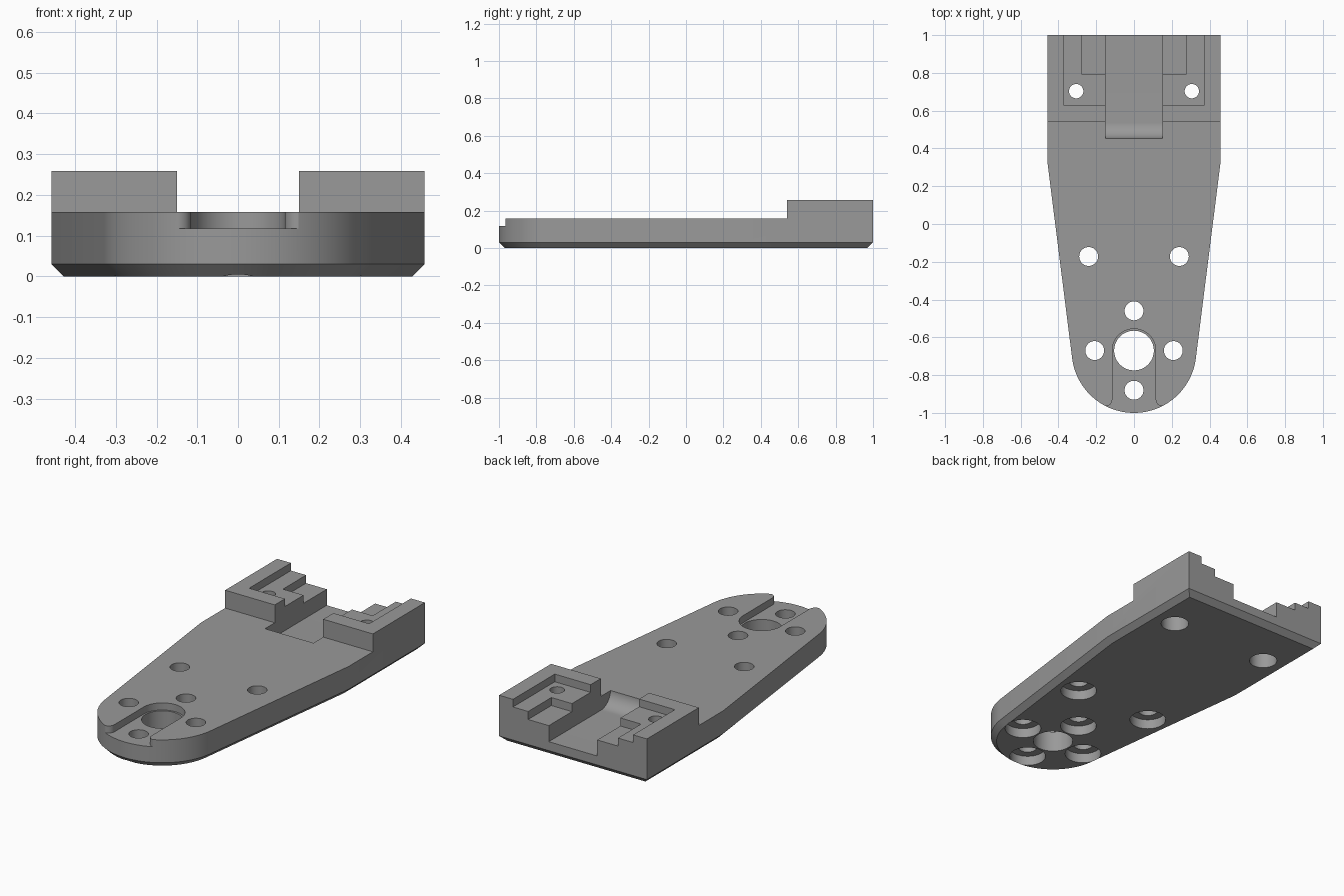
import bpy, bmesh
from math import sin, cos, pi, atan2, acos, hypot, radians

if "Cube" in bpy.data.objects:
    bpy.data.objects.remove(bpy.data.objects["Cube"])

HALF_W, NOSE_R, NOSE_Y, TAPER_Y = 0.458, 0.33, -0.67, 0.325


def loft(name, loops):
    """Closed solid through matching loops of 3D points."""
    bm = bmesh.new()
    rings = [[bm.verts.new(p) for p in loop] for loop in loops]
    n = len(rings[0])
    for a, b in zip(rings, rings[1:]):
        for i in range(n):
            j = (i + 1) % n
            bm.faces.new((a[i], a[j], b[j], b[i]))
    bm.faces.new(rings[0][::-1])
    bm.faces.new(rings[-1])
    bmesh.ops.recalc_face_normals(bm, faces=bm.faces)
    mesh = bpy.data.meshes.new(name)
    bm.to_mesh(mesh)
    bm.free()
    obj = bpy.data.objects.new(name, mesh)
    bpy.context.collection.objects.link(obj)
    return obj


def prism(name, pts, z0, z1):
    return loft(name, [[(x, y, z) for x, y in pts] for z in (z0, z1)])


def box(name, x0, x1, y0, y1, z0, z1):
    return prism(name, [(x0, y0), (x1, y0), (x1, y1), (x0, y1)], z0, z1)


def arc(cx, cy, r, a0, a1, n):
    return [(cx + r * cos(a0 + (a1 - a0) * i / n),
             cy + r * sin(a0 + (a1 - a0) * i / n)) for i in range(n + 1)]


def cylinder(name, x, y, r, z0, z1, n=48):
    return prism(name, arc(x, y, r, 0, 2 * pi, n)[:-1], z0, z1)


def outline(inset):
    """Plate outline: straight back, tapered sides, round nose."""
    dx, dy = HALF_W, TAPER_Y - NOSE_Y
    t = atan2(dy, dx) - acos(NOSE_R / hypot(dx, dy))   # direction of side normal
    r, w = NOSE_R - inset, HALF_W - inset
    y = NOSE_Y + (r - w * cos(t)) / sin(t)
    nose = arc(0, NOSE_Y, r, pi - t, 2 * pi + t, 64)
    return nose + [(w, y), (w, 1 - inset), (-w, 1 - inset), (-w, y)]


# Plate body with chamfered underside, full height before cutting
plate = loft("mounting_plate", [[(x, y, z) for x, y in outline(i)]
                                for i, z in ((0.03, 0), (0, 0.03), (0, 0.258))])
cutters = []

# Lower deck in front of the raised rear block
cutters.append(box("deck_cut", -0.7, 0.7, -1.3, 0.54, 0.158, 0.5))

# Two stepped pockets in the rear block
cutters.append(box("wide_pocket", -0.372, 0.372, 0.63, 1.2, 0.215, 0.5))
cutters.append(box("inner_pocket", -0.278, 0.278, 0.795, 1.2, 0.17, 0.5))

# Central channel with a curved front end
floor, rad = 0.08, 0.085
profile = arc(0.453 + rad, floor + rad, rad, pi, 1.5 * pi, 16)
profile += [(1.2, floor), (1.2, 0.5), (0.453, 0.5)]
cutters.append(loft("channel", [[(x, y, z) for y, z in profile] for x in (-0.15, 0.15)]))

# Nose slot: round inner end, flared mouth
mouth = arc(0.15, -0.93, 0.035, pi, 1.5 * pi, 10) + [(0.15, -1.2)]
slot = arc(0, NOSE_Y, 0.115, 0, pi, 32)
slot += [(-x, y) for x, y in mouth] + mouth[::-1]
cutters.append(prism("nose_slot", slot, 0.118, 0.5))

# Large shaft hole
cutters.append(cylinder("shaft_hole", 0, NOSE_Y, 0.105, -0.1, 0.5, 64))


# Screw holes with counterbores underneath
def screw(x, y, r, bore_r, depth):
    cutters.append(cylinder("screw_hole", x, y, r, -0.1, 0.5))
    cutters.append(cylinder("counterbore", x, y, bore_r, -0.1, depth))


for y in (-0.46, -0.88):
    screw(0, y, 0.05, 0.095, 0.055)
for s in (-1, 1):
    screw(s * 0.208, NOSE_Y, 0.05, 0.095, 0.055)
    screw(s * 0.24, -0.172, 0.05, 0.095, 0.055)
    screw(s * 0.306, 0.703, 0.038, 0.073, 0.12)

# Apply all cuts
bpy.context.view_layer.objects.active = plate
plate.select_set(True)
for c in cutters:
    c.hide_render = True
    mod = plate.modifiers.new("cut", 'BOOLEAN')
    mod.operation, mod.solver, mod.object = 'DIFFERENCE', 'EXACT', c
    bpy.ops.object.modifier_apply(modifier=mod.name)
    bpy.data.objects.remove(c)
bpy.ops.object.shade_smooth_by_angle(angle=radians(25))

# Dark grey finish
mat = bpy.data.materials.new("dark_grey")
mat.diffuse_color = (0.32, 0.32, 0.32, 1)
mat.use_nodes = True
mat.node_tree.nodes["Principled BSDF"].inputs["Base Color"].default_value = mat.diffuse_color
plate.data.materials.clear()
plate.data.materials.append(mat)
